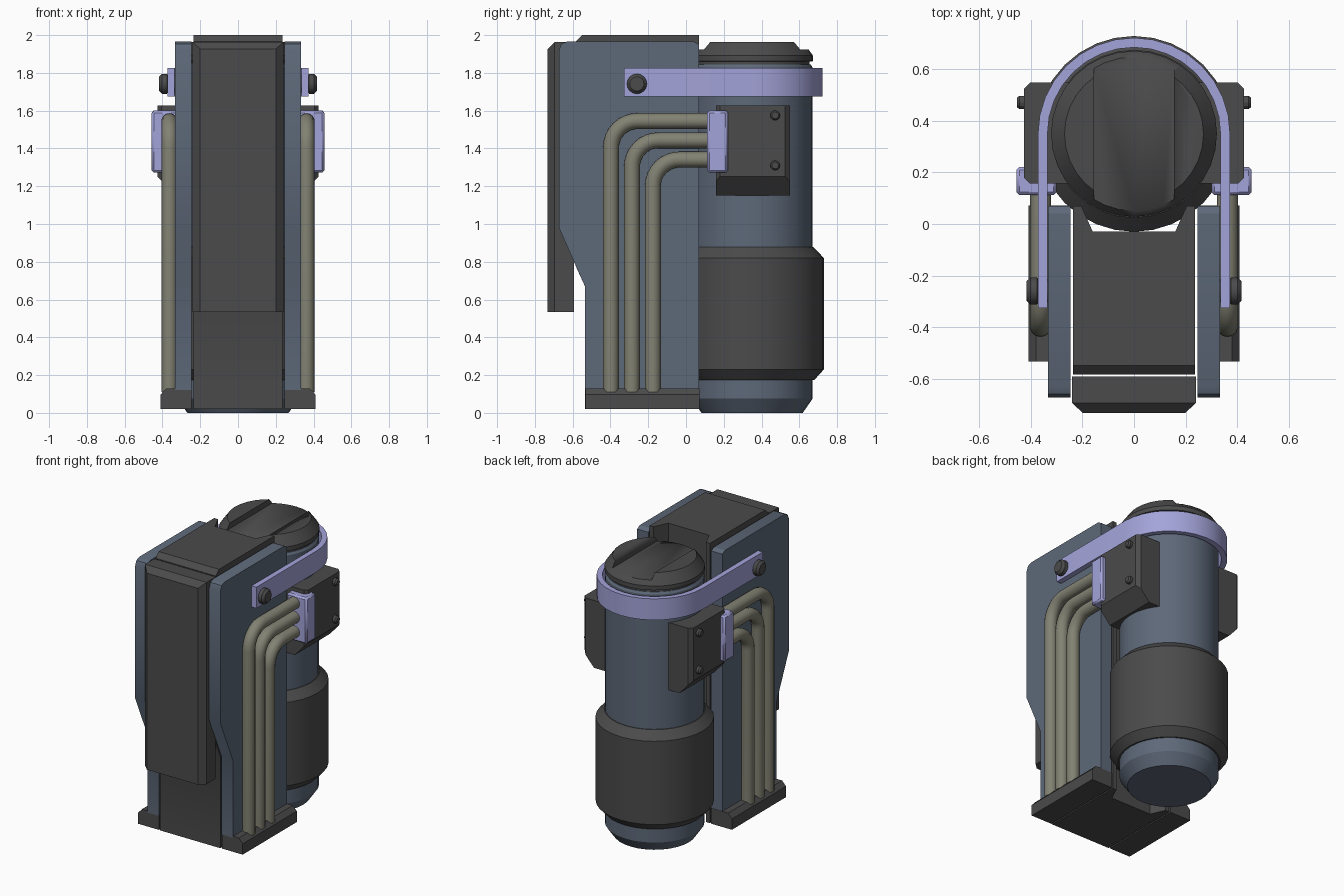
import bpy, bmesh, math
from mathutils import Vector

if "Cube" in bpy.data.objects:
    bpy.data.objects.remove(bpy.data.objects["Cube"])


def material(name, rgb):
    m = bpy.data.materials.new(name)
    m.diffuse_color = (*rgb, 1)
    m.use_nodes = True
    m.node_tree.nodes["Principled BSDF"].inputs["Base Color"].default_value = m.diffuse_color
    return m


DARK = material("dark_metal", (0.07, 0.07, 0.07))
BLUE = material("blue_grey", (0.11, 0.14, 0.19))
LILAC = material("lilac", (0.37, 0.37, 0.70))
PIPE = material("pipe_metal", (0.22, 0.22, 0.17))
TANK_Y = 0.35


def finish(name, bm, mat, mirror=False, bevel=0):
    bmesh.ops.recalc_face_normals(bm, faces=bm.faces)
    for f in bm.faces:
        f.smooth = True
    me = bpy.data.meshes.new(name)
    bm.to_mesh(me)
    bm.free()
    me.set_sharp_from_angle(angle=math.radians(28))
    me.materials.append(mat)
    ob = bpy.data.objects.new(name, me)
    bpy.context.collection.objects.link(ob)
    if bevel:
        b = ob.modifiers.new("Bevel", "BEVEL")
        b.width, b.segments, b.limit_method = bevel, 1, "ANGLE"
    if mirror:
        ob.modifiers.new("Mirror", "MIRROR")
    return ob


def prism_mesh(pts, axis, a, b):
    """Extrude a 2D outline along x (y,z points), y (x,z points) or z (x,y points)."""
    place = {"x": lambda p, t: (t, *p), "y": lambda p, t: (p[0], t, p[1]),
             "z": lambda p, t: (*p, t)}[axis]
    bm = bmesh.new()
    lo = [bm.verts.new(place(p, a)) for p in pts]
    hi = [bm.verts.new(place(p, b)) for p in pts]
    bm.faces.new(lo)
    bm.faces.new(hi)
    for i in range(len(pts)):
        j = (i + 1) % len(pts)
        bm.faces.new((lo[i], lo[j], hi[j], hi[i]))
    return bm


def prism(name, pts, axis, a, b, mat, **kw):
    return finish(name, prism_mesh(pts, axis, a, b), mat, **kw)


def skin(bm, rings):
    for r, s in zip(rings, rings[1:]):
        for i in range(len(r)):
            j = (i + 1) % len(r)
            bm.faces.new((r[i], r[j], s[j], s[i]))
    bm.faces.new(rings[0])
    bm.faces.new(rings[-1])


def lathe(name, profile, origin, mat, axis="z", n=32, **kw):
    """Closed turned solid from (radius, height) pairs."""
    bm, rings = bmesh.new(), []
    for r, h in profile:
        ring = []
        for k in range(n):
            u, v = r * math.cos(2 * math.pi * k / n), r * math.sin(2 * math.pi * k / n)
            ring.append(bm.verts.new(Vector(origin) + Vector((u, v, h) if axis == "z" else (h, u, v))))
        rings.append(ring)
    skin(bm, rings)
    return finish(name, bm, mat, **kw)


def cut(ob, cutter):
    cutter.hide_render = True
    cutter.display_type = "WIRE"
    cutter.hide_set(True)
    m = ob.modifiers.new("Cut", "BOOLEAN")
    m.object, m.operation, m.solver = cutter, "DIFFERENCE", "EXACT"


# Tank body, lower sleeve and slotted cap
lathe("tank_body", [(0.268, 0), (0.32, 0.075), (0.32, 1.83), (0.31, 1.845)], (0, TANK_Y, 0), BLUE)
lathe("tank_sleeve", [(0.315, 0.175), (0.33, 0.175), (0.38, 0.23), (0.38, 0.82), (0.325, 0.877), (0.315, 0.877)],
      (0, TANK_Y, 0), DARK)
cap = lathe("tank_cap", [(0.305, 1.82), (0.305, 1.86), (0.322, 1.862), (0.322, 1.892), (0.27, 1.964)],
            (0, TANK_Y, 0), DARK)
slot = prism("cap_slot_cutter", [(-0.155, 1.924), (0.155, 1.924), (0.155, 2.1), (-0.155, 2.1)],
             "y", -0.1, 0.9, DARK)
cut(cap, slot)

# Central spine with a recess for the tank
spine = prism("spine", [(-0.535, 0.02), (-0.535, 0.67), (-0.585, 0.78), (-0.585, 1.966), (-0.55, 2.0),
                        (0.07, 2.0), (0.07, 0.02)], "x", -0.236, 0.236, DARK)
recess = prism("spine_recess_cutter", [(-0.16, -0.03), (0.16, -0.03), (0.214, 0.09), (-0.214, 0.09)],
               "z", -0.1, 2.1, DARK)
cut(spine, recess)

# Front cover, chamfered on its sides and top
bm = prism_mesh([(-0.24, -0.593), (-0.24, -0.695), (-0.2, -0.733), (0.2, -0.733), (0.24, -0.695), (0.24, -0.593)],
                "z", 0.535, 1.964)
bmesh.ops.bisect_plane(bm, geom=bm.verts[:] + bm.edges[:] + bm.faces[:], plane_co=(0, -0.733, 1.926),
                       plane_no=(0, -1, 1), clear_outer=True)
bmesh.ops.holes_fill(bm, edges=bm.edges[:])
finish("front_cover", bm, DARK)

# Side plates and foot blocks
prism("side_plate", [(-0.535, 0.12), (-0.535, 0.67), (-0.673, 0.98), (-0.673, 1.92), (-0.66, 1.953), (-0.63, 1.966),
                     (0.04, 1.966), (0.07, 1.95), (0.07, 0.12)], "x", 0.246, 0.334, BLUE, mirror=True)
prism("foot_block", [(0.246, 0.02), (0.41, 0.02), (0.41, 0.097), (0.38, 0.13), (0.246, 0.13)],
      "y", -0.533, 0.072, DARK, mirror=True)

# Three bent pipes on each side
for i in range(3):
    y0, z1, bend = -0.397 + 0.111 * i, 1.545 - 0.102 * i, 0.14
    path = [(y0, 0.11, 0.0)]
    for k in range(9):
        a = math.pi / 2 * k / 8
        path.append((y0 + bend * (1 - math.cos(a)), z1 - bend * (1 - math.sin(a)), a))
    path.append((0.13, z1, math.pi / 2))
    bm, rings = bmesh.new(), []
    for y, z, a in path:
        ring = []
        for k in range(14):
            t = 2 * math.pi * k / 14
            c, s = 0.042 * math.cos(t), 0.042 * math.sin(t)
            ring.append(bm.verts.new((0.363 + s, y - c * math.cos(a), z + c * math.sin(a))))
        rings.append(ring)
    skin(bm, rings)
    finish(f"pipe_{i + 1}", bm, PIPE, mirror=True)

# Pipe bracket
prism("pipe_bracket", [(0.3, 1.272), (0.457, 1.272), (0.457, 1.6), (0.3, 1.6)], "y", 0.112, 0.222,
      LILAC, mirror=True, bevel=0.012)

# Side valve box with sloped underside, and its screws
bm = prism_mesh([(0.24, 0.158), (0.405, 0.158), (0.427, 0.18), (0.427, 0.525), (0.402, 0.55), (0.24, 0.55)],
                "z", 1.15, 1.627)
bmesh.ops.bisect_plane(bm, geom=bm.verts[:] + bm.edges[:] + bm.faces[:], plane_co=(0.427, 0.3, 1.252),
                       plane_no=(0.1, 0, -0.09), clear_outer=True)
bmesh.ops.holes_fill(bm, edges=bm.edges[:])
finish("valve_box", bm, DARK, mirror=True)
for i, z in enumerate((1.575, 1.31)):
    lathe(f"box_screw_{i + 1}", [(0.026, 0), (0.026, 0.02), (0.018, 0.03)], (0.425, 0.472, z), DARK,
          axis="x", n=12, mirror=True)

# U-shaped strap around the tank, and its bolts
arc = [math.pi * k / 16 for k in range(17)]
outer = [(0.373 * math.cos(a), TANK_Y + 0.373 * math.sin(a)) for a in arc]
inner = [(0.336 * math.cos(a), TANK_Y + 0.336 * math.sin(a)) for a in reversed(arc)]
prism("strap", [(0.373, -0.327)] + outer + [(-0.373, -0.327), (-0.336, -0.327)] + inner + [(0.336, -0.327)],
      "z", 1.675, 1.825, LILAC)
lathe("strap_bolt", [(0.045, -0.045), (0.045, 0), (0.053, 0.005), (0.053, 0.03), (0.038, 0.046)],
      (0.372, -0.26, 1.742), DARK, axis="x", n=16, mirror=True)
